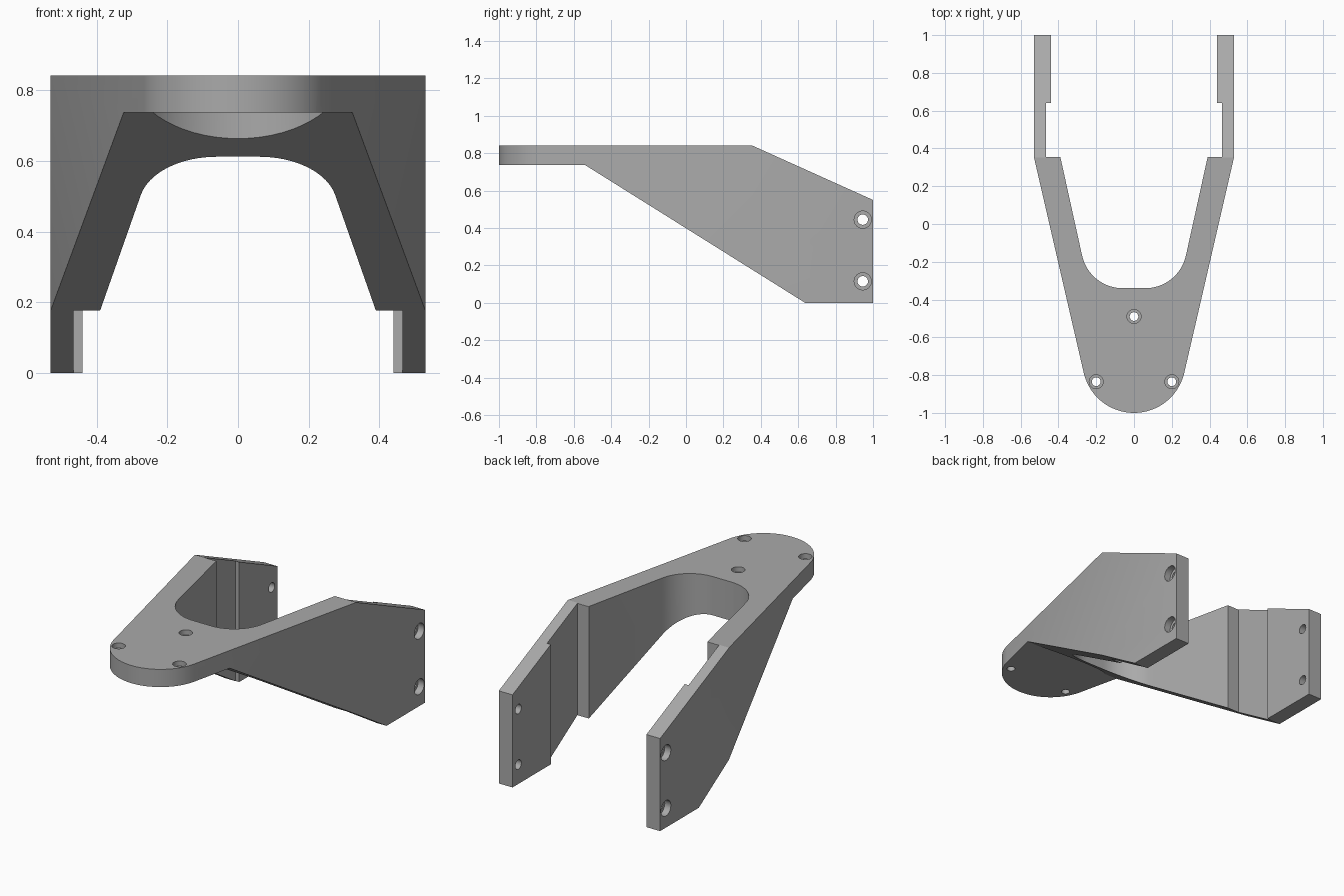
import bpy, bmesh
from math import sin, cos, pi, radians

cube = bpy.data.objects.get("Cube")
if cube:
    bpy.data.objects.remove(cube, do_unlink=True)

grey = bpy.data.materials.new("matte grey")
grey.use_nodes = True
colour = (0.4, 0.4, 0.4, 1)
grey.diffuse_color = colour
grey.node_tree.nodes["Principled BSDF"].inputs["Base Color"].default_value = colour


def prism(name, outline, place, low, high):
    """Extrude a closed 2D outline; place(a, b, depth) gives 3D positions."""
    bm = bmesh.new()
    ends = [[bm.verts.new(place(a, b, d)) for a, b in outline] for d in (low, high)]
    n = len(outline)
    for ring in ends:
        bm.faces.new(ring)
    for i in range(n):
        j = (i + 1) % n
        bm.faces.new((ends[0][i], ends[0][j], ends[1][j], ends[1][i]))
    bmesh.ops.recalc_face_normals(bm, faces=bm.faces)
    mesh = bpy.data.meshes.new(name)
    bm.to_mesh(mesh)
    bm.free()
    mesh.materials.append(grey)
    obj = bpy.data.objects.new(name, mesh)
    bpy.context.collection.objects.link(obj)
    return obj


def arc(cx, cy, r, start, end, steps):
    angles = [radians(start + (end - start) * i / steps) for i in range(steps + 1)]
    return [(cx + r * cos(a), cy + r * sin(a)) for a in angles]


def along_z(a, b, d):
    return (a, b, d)


def along_x(a, b, d):
    return (d, a, b)


def combine(target, tool, operation):
    """Apply a boolean and discard the tool."""
    tool.hide_render = True
    mod = target.modifiers.new("cut", "BOOLEAN")
    mod.operation = operation
    mod.solver = "EXACT"
    mod.object = tool
    bpy.context.view_layer.objects.active = target
    bpy.ops.object.modifier_apply(modifier=mod.name)
    bpy.data.objects.remove(tool, do_unlink=True)


def bored_hole(a, b, place, surface, depth, far, r_hole, r_bore):
    """Through hole with a wider counterbore sunk from the surface."""
    sign = 1 if surface > far else -1
    for r, low, high in ((r_hole, far, surface + sign * 0.05),
                         (r_bore, surface - sign * depth, surface + sign * 0.05)):
        tool = prism("hole_cutter", arc(a, b, r, 0, 345, 23), place, low, high)
        combine(bracket, tool, "DIFFERENCE")


# Plan of the bracket: rounded nose, splayed arms, stepped inner walls
NOSE_Y = -0.727
half = arc(0, NOSE_Y, 0.273, -90, -13.5, 20)
half += [(0.53, 0.355), (0.53, 1), (0.44, 1), (0.44, 0.64), (0.465, 0.64),
         (0.465, 0.355), (0.39, 0.355)]
half += arc(0.06, -0.12, 0.22, -12, -90, 16)
plan = half + [(-x, y) for x, y in reversed(half) if x > 0.001]
bracket = prism("bracket", plan, along_z, -0.1, 1)

# Side silhouette trims the plan
side = [(-1.1, 0.737), (-0.54, 0.737), (0.637, 0), (1.1, 0), (1.1, 0.505),
        (0.352, 0.842), (-1.1, 0.842)]
combine(bracket, prism("side_trim", side, along_x, -1, 1), "INTERSECT")

# Round clearance under the nose plate
combine(bracket, prism("nose_clearance", arc(0, NOSE_Y, 0.305, 0, 354, 59), along_z, 0.3, 0.737),
        "DIFFERENCE")

# Screw holes in the nose plate and the rear arms
for x, y in ((0, -0.49), (-0.2, -0.835), (0.2, -0.835)):
    bored_hole(x, y, along_z, 0.842, 0.03, 0.5, 0.023, 0.037)
for s in (-1, 1):
    for z in (0.115, 0.445):
        bored_hole(0.945, z, along_x, s * 0.53, 0.04, s * 0.35, 0.028, 0.046)

# Smooth the curved walls, keep the corners crisp
bpy.ops.object.select_all(action="DESELECT")
bracket.select_set(True)
bpy.context.view_layer.objects.active = bracket
bpy.ops.object.shade_smooth_by_angle(angle=radians(20))
